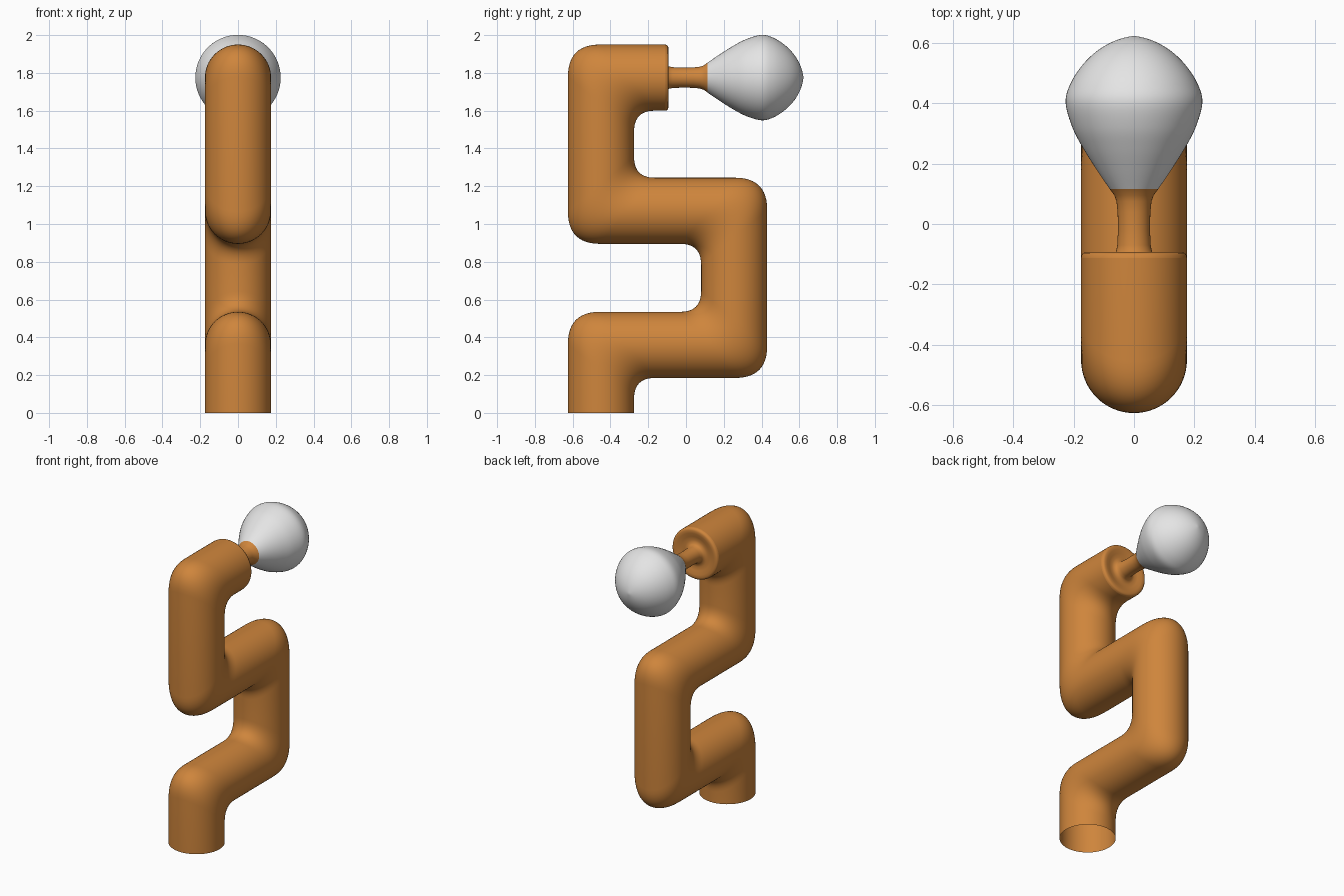
import bpy, bmesh, math
from mathutils import Vector

if "Cube" in bpy.data.objects:
    bpy.data.objects.remove(bpy.data.objects["Cube"])

SEG = 64
R = 0.175          # pipe radius
AXIS_Z = 1.775     # height of the knob axis


def material(name, rgb):
    m = bpy.data.materials.new(name)
    m.diffuse_color = (*rgb, 1)
    m.use_nodes = True
    m.node_tree.nodes["Principled BSDF"].inputs["Base Color"].default_value = m.diffuse_color
    return m


copper = material("copper orange", (0.62, 0.235, 0.045))
grey = material("light grey", (0.78, 0.78, 0.78))


def skin(name, rings, mat):
    """Bridge a list of closed rings into a smooth surface."""
    bm = bmesh.new()
    vs = [[bm.verts.new(p) for p in ring] for ring in rings]
    for a, b in zip(vs, vs[1:]):
        for i in range(SEG):
            j = (i + 1) % SEG
            bm.faces.new((a[i], a[j], b[j], b[i]))
    bmesh.ops.remove_doubles(bm, verts=bm.verts, dist=1e-5)
    bmesh.ops.recalc_face_normals(bm, faces=bm.faces)
    me = bpy.data.meshes.new(name)
    bm.to_mesh(me)
    bm.free()
    me.materials.append(mat)
    ob = bpy.data.objects.new(name, me)
    bpy.context.collection.objects.link(ob)
    bpy.context.view_layer.objects.active = ob
    bpy.ops.object.select_all(action='DESELECT')
    ob.select_set(True)
    bpy.ops.object.shade_smooth_by_angle(angle=math.radians(50))
    return ob


def lathe(name, profile, mat):
    """Revolve (y, radius) points about the horizontal knob axis."""
    rings = []
    for y, r in profile:
        rings.append([(r * math.sin(t), y, AXIS_Z + r * math.cos(t))
                      for t in (2 * math.pi * i / SEG for i in range(SEG))])
    return skin(name, rings, mat)


def spline(pts, steps=6):
    """Catmull-Rom smoothing through profile points."""
    p = [Vector(q) for q in pts]
    p = [2 * p[0] - p[1]] + p + [Vector((p[-1].x, -p[-2].y))]
    out = []
    for a, b, c, d in zip(p, p[1:], p[2:], p[3:]):
        for k in range(steps):
            t = k / steps
            out.append(0.5 * (2 * b + (c - a) * t + (2 * a - 5 * b + 4 * c - d) * t * t
                              + (3 * b - a - 3 * c + d) * t ** 3))
    return out + [p[-2]]


# Zigzag pipe: square-cornered path in the y-z plane, every lengthwise line filleted
path = [Vector(q) for q in ((-0.45, 0), (-0.45, 0.36), (0.255, 0.36), (0.255, 1.07),
                            (-0.45, 1.07), (-0.45, AXIS_Z), (-0.112, AXIS_Z))]
dirs = [(b - a).normalized() for a, b in zip(path, path[1:])]
norms = [Vector((-d.y, d.x)) for d in dirs]
lines = []
for i in range(SEG):
    t = 2 * math.pi * i / SEG
    u, x = R * math.cos(t), R * math.sin(t)
    line = [path[0] + norms[0] * u]
    for k in range(1, len(path) - 1):
        d1, d2 = dirs[k - 1], dirs[k]
        corner = path[k] + (norms[k - 1] + norms[k]) * u
        turn = d1.x * d2.y - d1.y * d2.x
        size = 0.17 - 0.06 * (1 + turn * math.cos(t)) / 2
        a, b = corner - d1 * size, corner + d2 * size
        for s in range(13):
            f = s / 12
            line.append(a * (1 - f) ** 2 + corner * 2 * f * (1 - f) + b * f * f)
    line.append(path[-1] + norms[-1] * u)
    lines.append([(x, q.x, q.y) for q in line])
skin("zigzag_pipe", list(zip(*lines)), copper)

# Rounded rim, shallow dished end and thin neck
lathe("neck", [(-0.112, R), (-0.102, 0.173), (-0.096, 0.168), (-0.093, 0.158), (-0.094, 0.14),
               (-0.102, 0.115), (-0.106, 0.09), (-0.102, 0.068), (-0.09, 0.059),
               (-0.07, 0.055), (-0.02, 0.053), (0.04, 0.054), (0.075, 0.058),
               (0.095, 0.065), (0.115, 0.08)], copper)

# Pear-shaped knob
lathe("knob", spline([(0.115, 0.08), (0.18, 0.124), (0.25, 0.168), (0.32, 0.204), (0.40, 0.226),
                      (0.46, 0.212), (0.52, 0.175), (0.57, 0.125), (0.605, 0.065),
                      (0.622, 0)]), grey)
